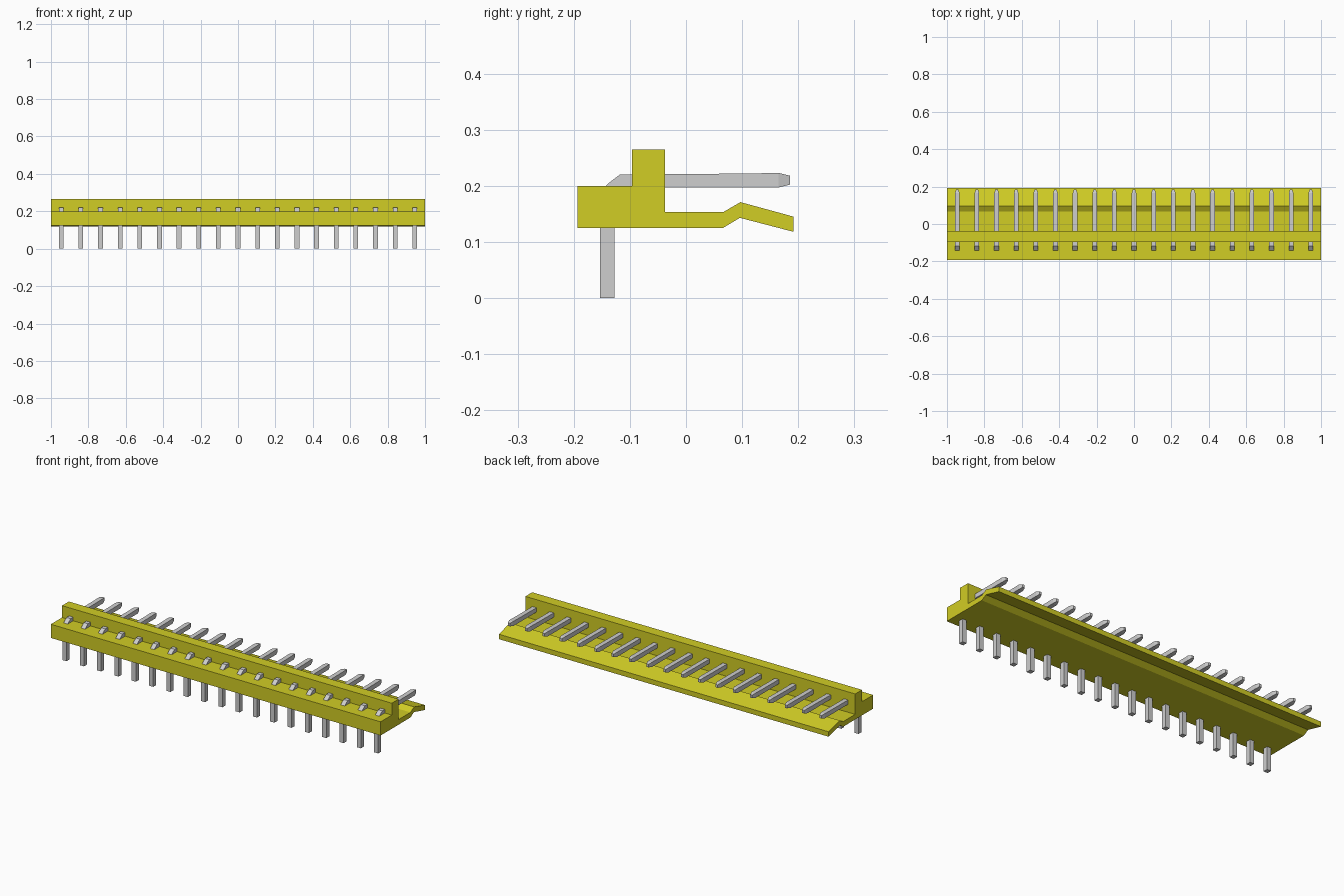
import bpy, bmesh

cube = bpy.data.objects.get("Cube")
if cube:
    bpy.data.objects.remove(cube, do_unlink=True)


def make_material(name, color):
    mat = bpy.data.materials.new(name)
    mat.use_nodes = True
    mat.diffuse_color = color
    mat.node_tree.nodes["Principled BSDF"].inputs["Base Color"].default_value = color
    return mat


yellow = make_material("yellow plastic", (0.64, 0.61, 0.018, 1))
silver = make_material("silver metal", (0.62, 0.62, 0.62, 1))


def extrude_profile(name, profile, width, mat, tip_y=None, tip_scale=1):
    """Extrude a (y, z) outline along x, narrowing everything beyond tip_y."""
    bm = bmesh.new()
    face = bm.faces.new([bm.verts.new((-width / 2, y, z)) for y, z in profile])
    new = bmesh.ops.extrude_face_region(bm, geom=[face])["geom"]
    bmesh.ops.translate(bm, vec=(width, 0, 0),
                        verts=[g for g in new if isinstance(g, bmesh.types.BMVert)])
    if tip_y is not None:
        for v in bm.verts:
            if v.co.y > tip_y:
                v.co.x *= tip_scale
    # Triangulate the concave and tapered sides cleanly
    bmesh.ops.triangulate(bm, faces=[f for f in bm.faces if len(f.verts) > 4])
    bmesh.ops.recalc_face_normals(bm, faces=bm.faces[:])
    mesh = bpy.data.meshes.new(name)
    bm.to_mesh(mesh)
    bm.free()
    mesh.materials.append(mat)
    obj = bpy.data.objects.new(name, mesh)
    bpy.context.collection.objects.link(obj)
    return obj


# Plastic housing: base block, upright wall and bent locking ramp
extrude_profile("housing", [
    (-0.193, 0.125), (0.066, 0.125), (0.096, 0.143), (0.192, 0.118),
    (0.192, 0.145), (0.097, 0.171), (0.066, 0.153), (-0.037, 0.153),
    (-0.037, 0.265), (-0.096, 0.265), (-0.096, 0.2), (-0.193, 0.2)], 2.0, yellow)

# Bent pins: straight leg, chamfered elbow, contact with tapered tip
pin_profile = [
    (-0.153, 0), (-0.127, 0), (-0.127, 0.197), (0.165, 0.197),
    (0.185, 0.202), (0.185, 0.218), (0.165, 0.223), (0.11, 0.222),
    (-0.118, 0.22), (-0.139, 0.204), (-0.153, 0.19)]
pin = extrude_profile("pin_1", pin_profile, 0.025, silver, 0.17, 0.5)

count, pitch = 19, 0.105
for i in range(count):
    if i:
        obj = bpy.data.objects.new(f"pin_{i + 1}", pin.data)
        bpy.context.collection.objects.link(obj)
    else:
        obj = pin
    obj.location.x = (i - (count - 1) / 2) * pitch
